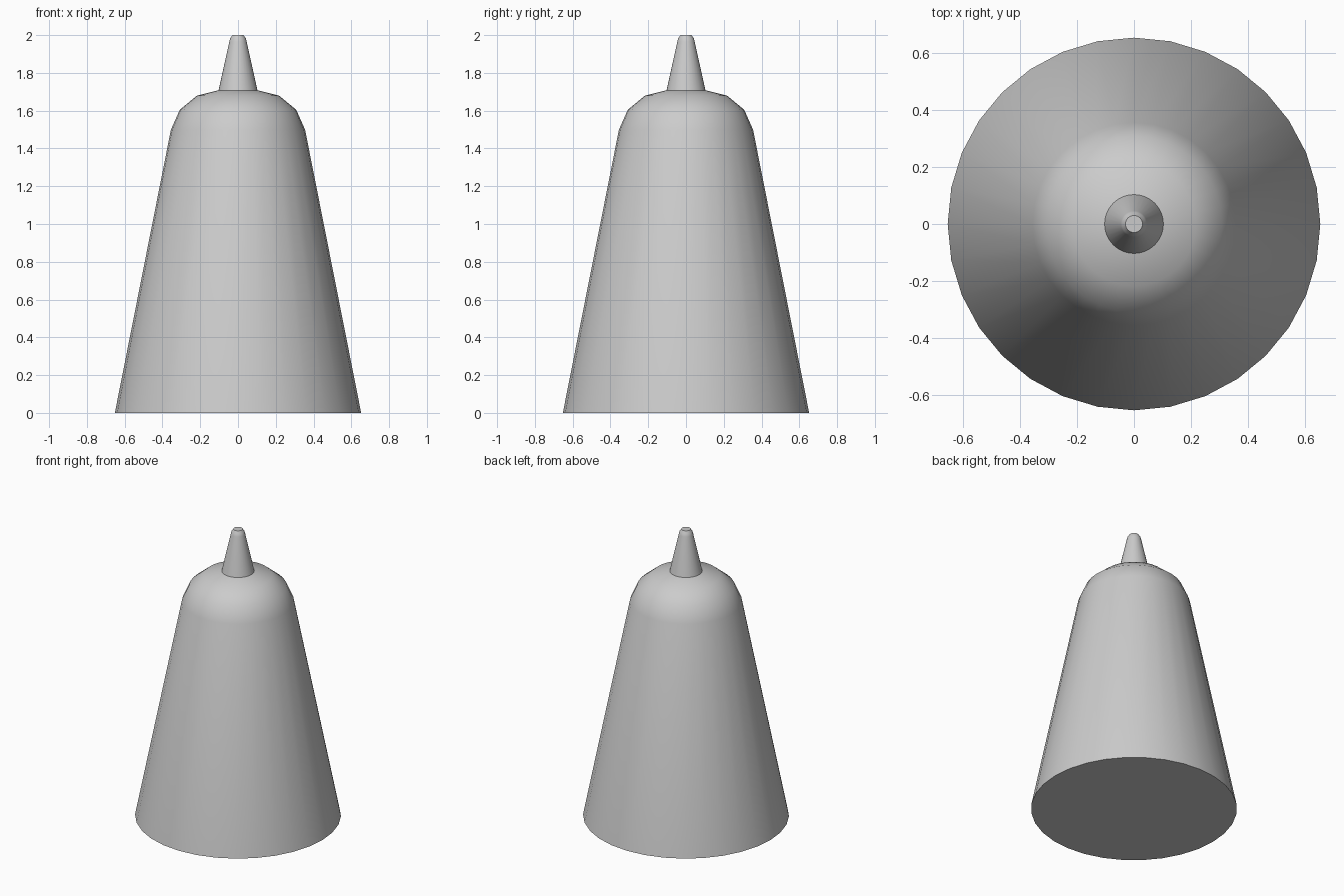
import bpy, bmesh, math

if "Cube" in bpy.data.objects:
    bpy.data.objects.remove(bpy.data.objects["Cube"])

def lathe(name, profile, sides=32):
    """Closed solid of revolution from (radius, z) points, bottom to top."""
    bm = bmesh.new()
    rings = []
    for r, z in profile:
        rings.append([bm.verts.new((r * math.cos(2 * math.pi * i / sides),
                                    r * math.sin(2 * math.pi * i / sides), z))
                      for i in range(sides)])
    for a, b in zip(rings, rings[1:]):
        for i in range(sides):
            j = (i + 1) % sides
            bm.faces.new((a[i], a[j], b[j], b[i]))
    bm.faces.new(rings[0][::-1])
    bm.faces.new(rings[-1])
    mesh = bpy.data.meshes.new(name)
    bm.to_mesh(mesh)
    bm.free()
    ob = bpy.data.objects.new(name, mesh)
    bpy.context.collection.objects.link(ob)
    bpy.ops.object.select_all(action='DESELECT')
    ob.select_set(True)
    bpy.context.view_layer.objects.active = ob
    bpy.ops.object.shade_smooth_by_angle(angle=math.radians(40))
    return ob

# Tapered body with rounded shoulder, and narrow spout, in one skin
lathe("tapered_bottle", [
    (0.652, 0), (0.355, 1.5), (0.308, 1.605), (0.217, 1.68), (0.103, 1.708),
    (0.046, 1.965), (0.041, 1.984), (0.031, 1.997), (0.030, 2.0)])
